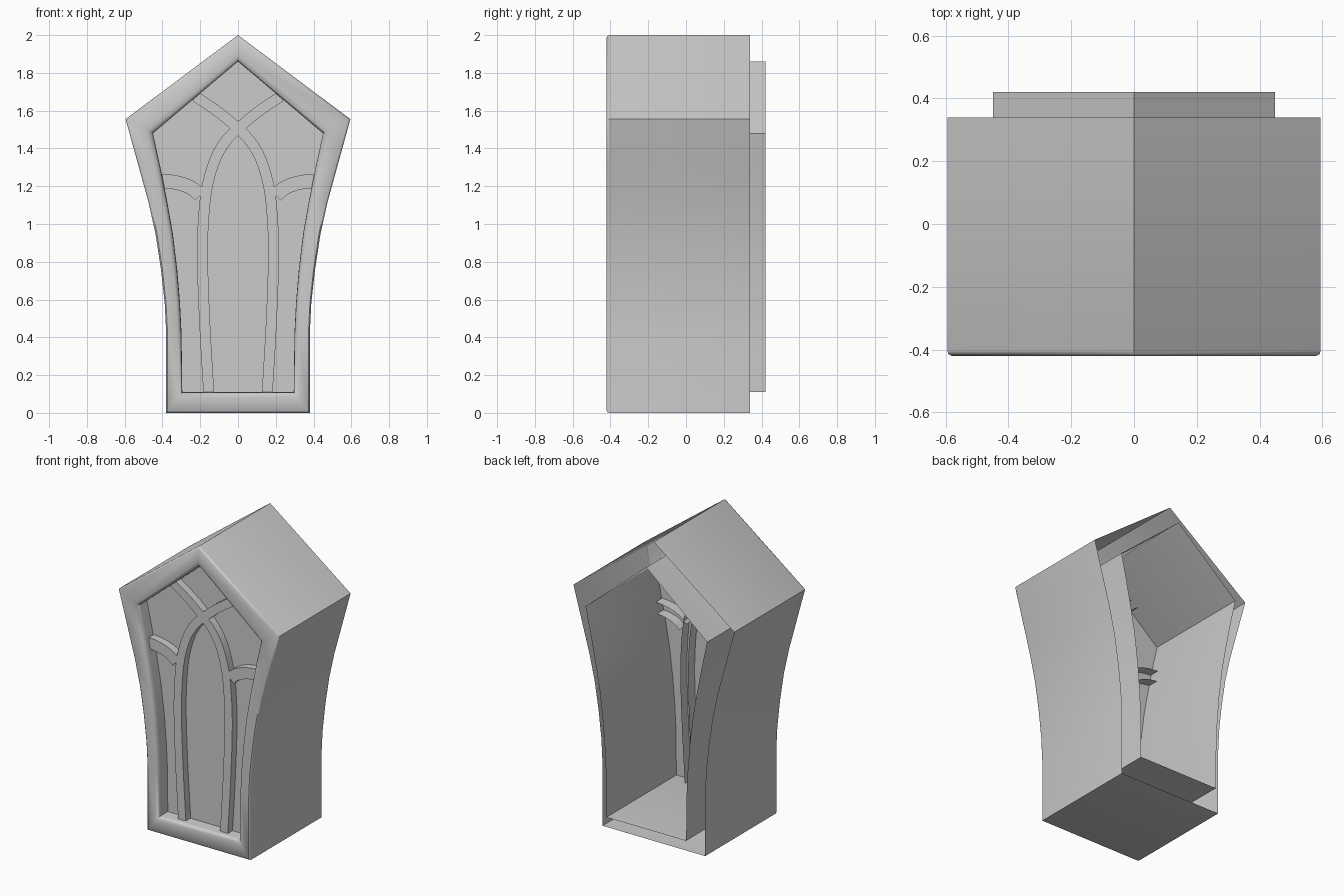
import bpy, math
from mathutils import Vector

if "Cube" in bpy.data.objects:
    bpy.data.objects.remove(bpy.data.objects["Cube"])

# Right-hand halves of the outer and inner outlines (x, z), bottom to eave, plus apex
OUTER = [(.38, 0), (.38, .42), (.388, .58), (.408, .76), (.437, .95), (.475, 1.12), (.533, 1.33), (.595, 1.555)]
INNER = [(.295, .11), (.299, .42), (.307, .58), (.322, .76), (.345, .95), (.375, 1.12), (.413, 1.31), (.45, 1.48)]
OUTER_TOP, INNER_TOP = (0, 2.0), (0, 1.86)
PANEL_Y, RIB_FRONT, RIB_BACK, BACK = -.32, -.37, -.25, .42


def loop(half, top):
    return [Vector(p) for p in half] + [Vector(top)] + [Vector((-x, z)) for x, z in reversed(half)]


def make(name, verts, faces):
    me = bpy.data.meshes.new(name)
    me.from_pydata(verts, [], faces)
    me.update()
    ob = bpy.data.objects.new(name, me)
    bpy.context.collection.objects.link(ob)
    return ob


def smooth_path(pts, steps=3):
    """Catmull-Rom curve through the given points."""
    p = [Vector(q) for q in pts]
    p = [2 * p[0] - p[1]] + p + [2 * p[-1] - p[-2]]
    out = []
    for i in range(1, len(p) - 2):
        a, b, c, d = p[i - 1:i + 3]
        for s in range(steps):
            t = s / steps
            out.append(.5 * (2 * b + (c - a) * t + (2 * a - 5 * b + 4 * c - d) * t * t
                             + (3 * b - a - 3 * c + d) * t ** 3))
    return out + [p[-2]]


def rib(name, pts, width, side):
    """Open-backed moulding: front strip and two side walls along a path."""
    path = smooth_path(pts)
    verts, faces = [], []
    for i, p in enumerate(path):
        d = (path[min(i + 1, len(path) - 1)] - path[max(i - 1, 0)]).normalized()
        n = Vector((-d.y, d.x)) * width / 2
        for q, y in ((p + n, RIB_BACK), (p + n, RIB_FRONT), (p - n, RIB_FRONT), (p - n, RIB_BACK)):
            verts.append((q.x * side, y, q.y))
    for i in range(len(path) - 1):
        for k in range(3):
            a = i * 4 + k
            f = (a, a + 1, a + 5, a + 4)
            faces.append(f if side > 0 else f[::-1])
    return make(name, verts, faces)


# Casing: outer shell, rounded front frame and inner shell, open at the back
outer, inner = loop(OUTER, OUTER_TOP), loop(INNER, INNER_TOP)
rings = [(0, .34), (0, -.405), (.03, -.415), (.09, -.42), (.75, -.42), (.9, -.413), (.97, -.402), (1, -.385),
         (1, BACK)]
n = len(outer)
verts = [(*(o.lerp(i, t)), y) for t, y in rings for o, i in zip(outer, inner)]
verts = [(x, y, z) for x, z, y in verts]
faces = [(r * n + k, r * n + (k + 1) % n, (r + 1) * n + (k + 1) % n, (r + 1) * n + k)
         for r in range(len(rings) - 1) for k in range(n)]
make("casing", verts, faces)

# Recessed panel
make("window_panel", [(p.x, PANEL_Y, p.y) for p in inner], [tuple(range(n))])

# Tracery: crossing pointed-arch ribs and short side ribs, mirrored
ARCH = [(.155, .11), (.175, .45), (.188, .8), (.183, 1.02), (.163, 1.2), (.118, 1.35),
        (.06, 1.445), (0, 1.505), (-.1, 1.59), (-.225, 1.675)]
SIDE = [(.2, 1.15), (.235, 1.183), (.28, 1.206), (.34, 1.222), (.402, 1.228)]
for side, label in ((1, "right"), (-1, "left")):
    rib("arch_rib_" + label, ARCH, .057, side)
    rib("side_rib_" + label, SIDE, .075, side)

# Smooth the curved faces, keep corners sharp
for ob in bpy.context.collection.objects:
    ob.select_set(True)
    bpy.context.view_layer.objects.active = ob
bpy.ops.object.shade_smooth_by_angle(angle=math.radians(40))
